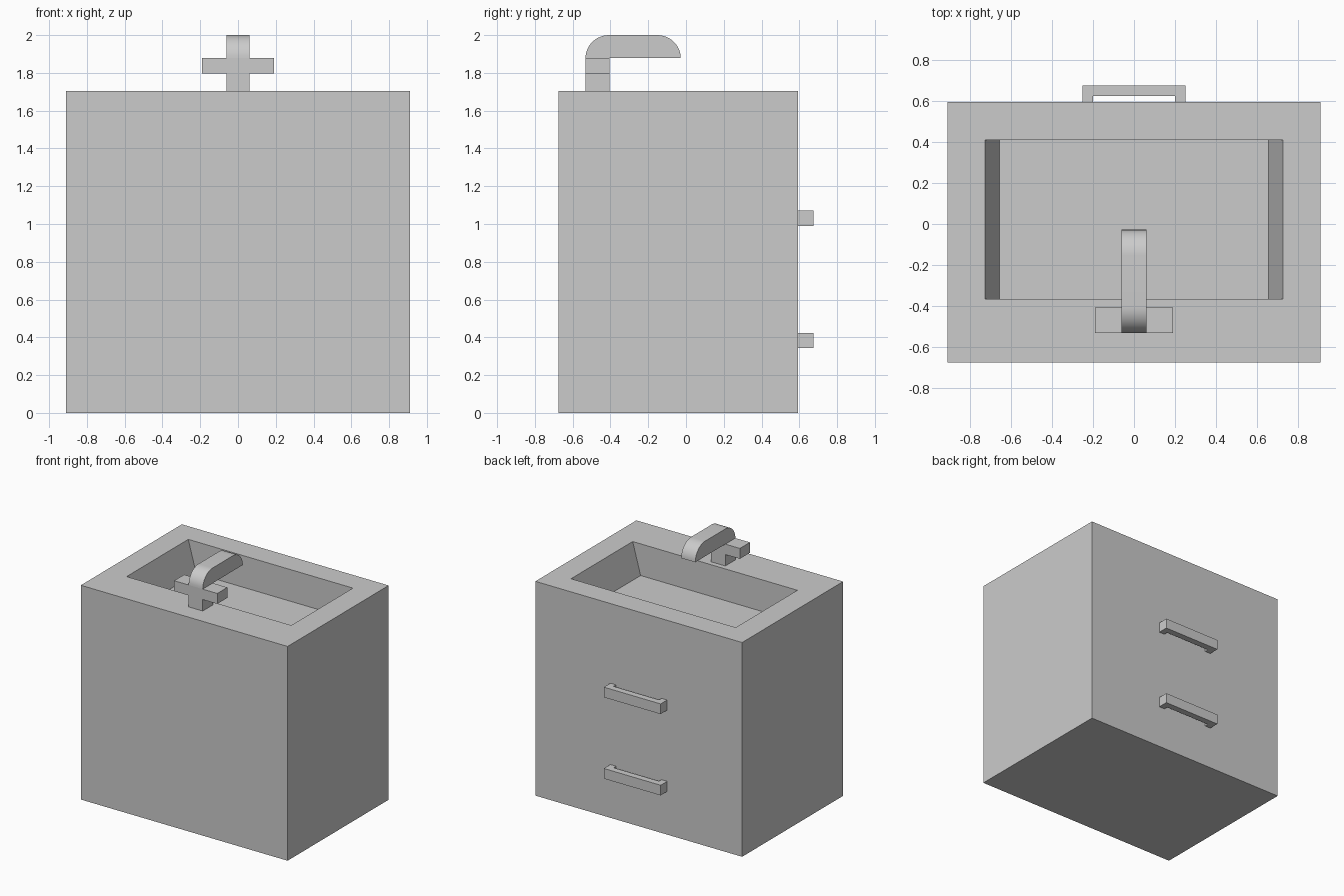
import bpy, bmesh, math
from mathutils import Vector

if "Cube" in bpy.data.objects:
    bpy.data.objects.remove(bpy.data.objects["Cube"])


def finish(name, bm):
    bmesh.ops.recalc_face_normals(bm, faces=bm.faces)
    mesh = bpy.data.meshes.new(name)
    bm.to_mesh(mesh)
    bm.free()
    obj = bpy.data.objects.new(name, mesh)
    bpy.context.collection.objects.link(obj)
    return obj


def prism(name, outline, extrude):
    """Closed solid: a flat outline swept along a vector."""
    bm = bmesh.new()
    face = bm.faces.new([bm.verts.new(p) for p in outline])
    ext = bmesh.ops.extrude_face_region(bm, geom=[face], use_keep_orig=True)
    moved = [g for g in ext["geom"] if isinstance(g, bmesh.types.BMVert)]
    bmesh.ops.translate(bm, verts=moved, vec=Vector(extrude))
    return finish(name, bm)


def arc(cy, cz, ry, rz, a0, a1, steps=12):
    angles = [math.radians(a0 + (a1 - a0) * i / steps) for i in range(steps + 1)]
    return [(cy + ry * math.cos(a), cz + rz * math.sin(a)) for a in angles]


def fit(verts, x, y0, y1, z):
    """Place four corner vertices on a rectangle centred on x = 0."""
    mx = sum(v.co.x for v in verts) / 4
    my = sum(v.co.y for v in verts) / 4
    for v in verts:
        v.co = (x if v.co.x > mx else -x, y1 if v.co.y > my else y0, z)


TOP, BACK = 1.705, 0.594

# Cabinet with a sunken basin whose side walls slope inwards
bm = bmesh.new()
bmesh.ops.create_cube(bm, size=1)
top = max(bm.faces, key=lambda f: f.calc_center_median().z)
bottom = min(bm.faces, key=lambda f: f.calc_center_median().z)
fit(top.verts, 0.91, -0.676, BACK, TOP)
fit(bottom.verts, 0.91, -0.676, BACK, 0)
bm.normal_update()
bmesh.ops.inset_region(bm, faces=[top], thickness=0.1)
fit(top.verts, 0.725, -0.365, 0.41, TOP)
floor = bmesh.ops.extrude_discrete_faces(bm, faces=[top])["faces"][0]
fit(floor.verts, 0.655, -0.365, 0.41, 1.453)
finish("cabinet_basin", bm)

# Drawer pulls on the back
pull = [(-0.25, BACK), (-0.25, 0.676), (0.25, 0.676), (0.25, BACK),
        (0.2, BACK), (0.2, 0.625), (-0.2, 0.625), (-0.2, BACK)]
for name, z in (("lower_pull", 0.343), ("upper_pull", 0.99)):
    prism(name, [(x, y, z) for x, y in pull], (0, 0, 0.081))

# Tap post with its crossbar
P, B = 0.062, 0.19
cross = [(-P, TOP), (P, TOP), (P, 1.796), (B, 1.796), (B, 1.879),
         (-B, 1.879), (-B, 1.796), (-P, 1.796)]
prism("tap_crossbar", [(x, -0.532, z) for x, z in cross], (0, 0.126, 0))

# Spout, rounded at both ends
side = arc(-0.407, 1.879, 0.125, 0.121, 180, 90) + arc(-0.153, 1.879, 0.125, 0.121, 90, 0)
spout = prism("spout", [(-P, y, z) for y, z in side], (2 * P, 0, 0))
bpy.context.view_layer.objects.active = spout
spout.select_set(True)
bpy.ops.object.shade_smooth_by_angle(angle=math.radians(30))
